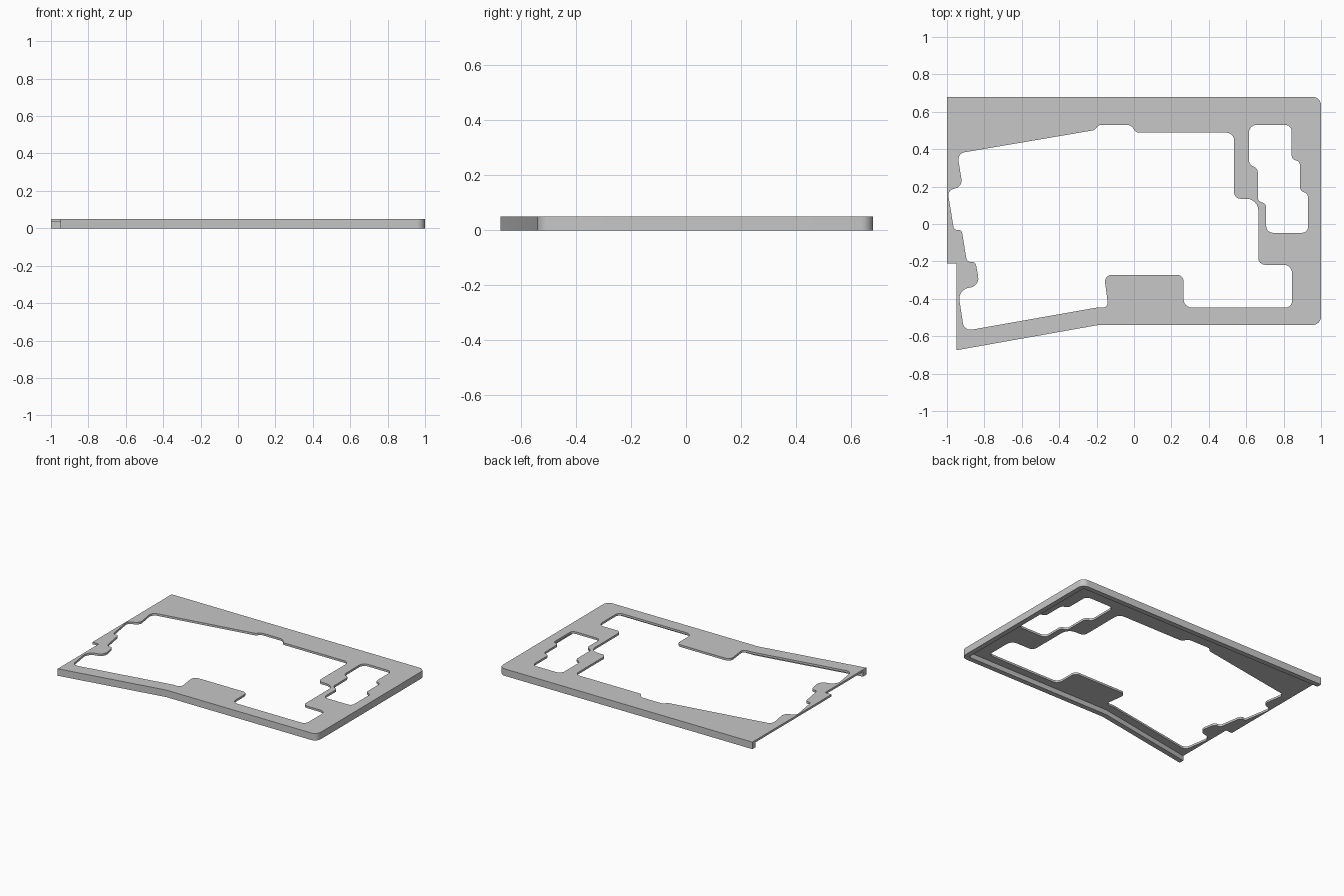
import bpy
import math
from mathutils import Vector

HEIGHT, ROOF = 0.05, 0.035      # full height, underside of the top plate
RIM = 0.036                     # rim wall width
GREY = (0.57, 0.57, 0.57, 1)

cube = bpy.data.objects.get("Cube")
if cube:
    bpy.data.objects.remove(cube, do_unlink=True)

grey = bpy.data.materials.new("plain grey")
grey.use_nodes = True
grey.diffuse_color = GREY
grey.node_tree.nodes["Principled BSDF"].inputs["Base Color"].default_value = GREY


def rounded(corners, steps=6):
    """Polygon of (x, y, radius) corners with circular fillets."""
    out = []
    n = len(corners)
    for i, (x, y, r) in enumerate(corners):
        p = Vector((x, y, 0))
        a = Vector((*corners[i - 1][:2], 0)) - p
        b = Vector((*corners[(i + 1) % n][:2], 0)) - p
        if r == 0:
            out.append(p)
            continue
        half = a.angle(b) / 2
        t = min(r / math.tan(half), a.length * 0.49, b.length * 0.49)
        a.normalize()
        b.normalize()
        centre = p + (a + b).normalized() * (t / math.cos(half))
        start, end = p + a * t - centre, p + b * t - centre
        radius = start.length
        start.normalize()
        end.normalize()
        out += [centre + start.slerp(end, k / steps) * radius for k in range(steps + 1)]
    return out


def slab(name, outlines, z0, z1):
    """Extrude an outline, with further outlines as holes, between two heights."""
    curve = bpy.data.curves.new(name, 'CURVE')
    curve.dimensions = '2D'
    curve.fill_mode = 'BOTH'
    curve.extrude = (z1 - z0) / 2
    for outline in outlines:
        pts = rounded(outline)
        spline = curve.splines.new('POLY')
        spline.points.add(len(pts) - 1)
        for sp, p in zip(spline.points, pts):
            sp.co = (p.x, p.y, 0, 1)
        spline.use_cyclic_u = True
    ob = bpy.data.objects.new(name, curve)
    bpy.context.collection.objects.link(ob)
    bpy.ops.object.select_all(action='DESELECT')
    ob.select_set(True)
    bpy.context.view_layer.objects.active = ob
    bpy.ops.object.convert(target='MESH')
    ob = bpy.context.view_layer.objects.active
    for v in ob.data.vertices:
        v.co.z += (z0 + z1) / 2
    bpy.ops.object.mode_set(mode='EDIT')
    bpy.ops.mesh.select_all(action='SELECT')
    bpy.ops.mesh.remove_doubles(threshold=0.0002)
    bpy.ops.mesh.normals_make_consistent(inside=False)
    bpy.ops.object.mode_set(mode='OBJECT')
    return ob


# Outer outline, stepped at the open side
outer = [(-1, .68, 0), (1, .68, .045), (1, -.54, .045), (-.19, -.54, 0),
         (-.95, -.675, 0), (-.95, -.212, 0), (-1, -.212, 0)]

# Large opening
main_hole = [(-.945, .377, .04), (-.21, .502, .03), (-.19, .53, .04), (-.015, .53, .04),
             (.01, .488, .03), (.535, .488, .04), (.535, .135, .035), (.665, .135, .075),
             (.665, -.218, .035), (.845, -.218, .045), (.845, -.447, .035),
             (.265, -.447, .045), (.265, -.272, .035), (-.16, -.272, .035),
             (-.137, -.447, .05), (-.2, -.447, .05), (-.908, -.572, .04),
             (-.942, -.352, .06), (-.824, -.33, .05), (-.848, -.2, .045),
             (-.893, -.205, .04), (-.922, -.028, .045), (-.962, -.035, .035),
             (-.997, .18, .035), (-.916, .2, .05)]

# Small opening with stepped sides
side_hole = [(.615, .53, .04), (.843, .53, .035), (.843, .345, .04), (.888, .335, .04),
             (.888, .175, .04), (.93, .165, .04), (.93, -.047, .03), (.707, -.047, .035),
             (.707, .11, .04), (.662, .12, .04), (.662, .3, .04), (.615, .315, .04)]

# Pocket under the plate, running out through the open side
slope = (.675 - .54) / (.95 - .19)
front = -.54 + RIM
pocket = [(-1.1, .68 - RIM, 0), (1 - RIM, .68 - RIM, .015), (1 - RIM, front, .015),
          (-.19, front, 0), (-1.1, front - slope * .91, 0)]

frame = slab("frame_plate", [outer, main_hole, side_hole], 0, HEIGHT)
cutter = slab("pocket_cutter", [pocket], -.1, ROOF)
cutter.hide_render = True

cut = frame.modifiers.new("pocket", 'BOOLEAN')
cut.operation = 'DIFFERENCE'
cut.solver = 'EXACT'
cut.object = cutter
bpy.ops.object.select_all(action='DESELECT')
frame.select_set(True)
bpy.context.view_layer.objects.active = frame
bpy.ops.object.modifier_apply(modifier=cut.name)
bpy.data.objects.remove(cutter, do_unlink=True)

frame.data.materials.clear()
frame.data.materials.append(grey)
bpy.ops.object.shade_smooth_by_angle(angle=math.radians(30))
